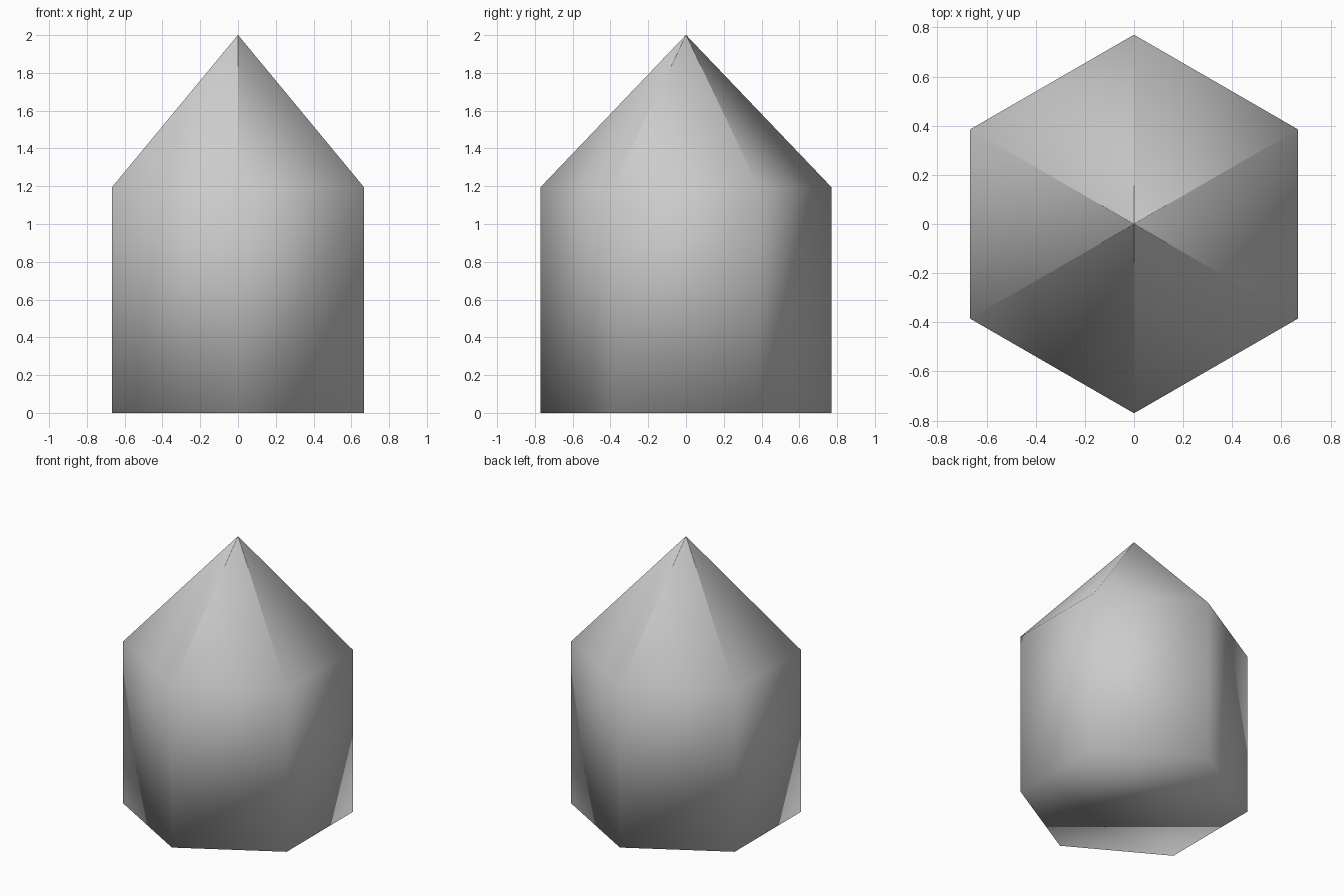
import bpy
import bmesh
from math import sin, cos, pi

cube = bpy.data.objects.get("Cube")
if cube:
    bpy.data.objects.remove(cube, do_unlink=True)

SIDES = 6
RADIUS = 0.77
SHOULDER = 1.195
TOP = 2.0

# Stone material
stone = bpy.data.materials.new("pale grey stone")
stone.use_nodes = True
grey = (0.6, 0.6, 0.6, 1)
stone.diffuse_color = grey
stone.node_tree.nodes["Principled BSDF"].inputs["Base Color"].default_value = grey

bm = bmesh.new()


def ring(radius, z):
    """Hexagon with corners facing front and back."""
    angles = [pi / 2 + 2 * pi * i / SIDES for i in range(SIDES)]
    return [bm.verts.new((radius * cos(a), radius * sin(a), z)) for a in angles]


base = ring(RADIUS, 0)
shoulder = ring(RADIUS, SHOULDER)
tip = ring(0.001, TOP)

# Flat underside
bm.faces.new(base[::-1])

for i in range(SIDES):
    j = (i + 1) % SIDES
    # Upright side
    bm.faces.new((base[i], base[j], shoulder[j], shoulder[i]))
    # Pointed facet, with a sliver closing it at the tip
    bm.faces.new((shoulder[i], shoulder[j], tip[j]))
    bm.faces.new((shoulder[i], tip[j], tip[i]))

for face in bm.faces:
    face.smooth = True

mesh = bpy.data.meshes.new("crystal")
bm.to_mesh(mesh)
bm.free()
mesh.materials.append(stone)
crystal = bpy.data.objects.new("crystal", mesh)
bpy.context.collection.objects.link(crystal)
